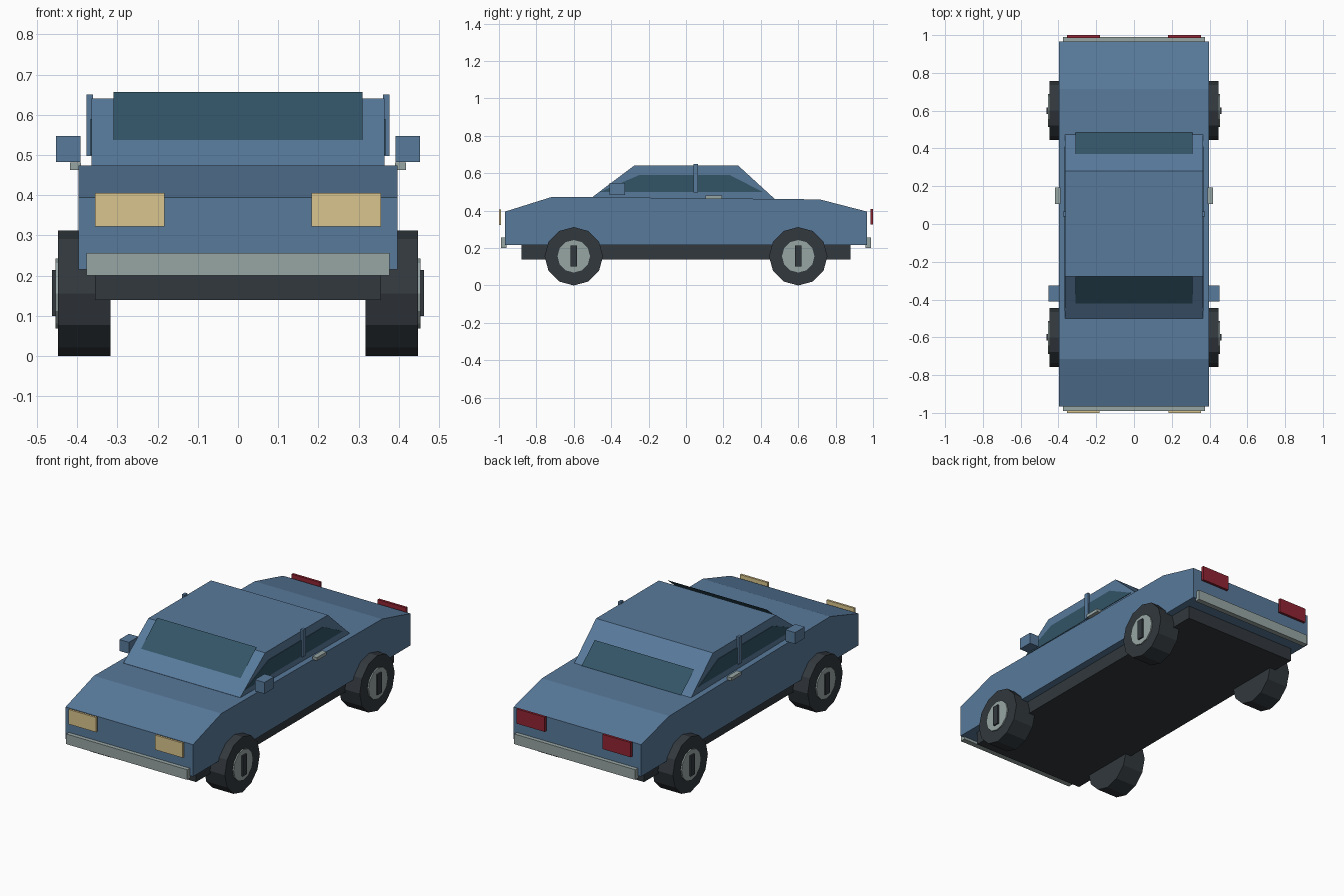
import bpy, bmesh, math
from mathutils import Matrix

cube = bpy.data.objects.get("Cube")
if cube:
    bpy.data.objects.remove(cube, do_unlink=True)


def material(name, rgb):
    m = bpy.data.materials.new(name)
    m.use_nodes = True
    color = (*rgb, 1)
    m.diffuse_color = color
    m.node_tree.nodes["Principled BSDF"].inputs["Base Color"].default_value = color
    return m


BLUE = material("blue_paint", (0.098, 0.195, 0.33))
GLASS = material("dark_glass", (0.032, 0.09, 0.135))
DARK = material("charcoal_rubber", (0.032, 0.04, 0.047))
METAL = material("grey_metal", (0.31, 0.38, 0.37))
AMBER = material("pale_yellow_lamp", (0.70, 0.56, 0.27))
RED = material("red_lamp", (0.28, 0.018, 0.033))


def finish(name, bm, mat):
    mesh = bpy.data.meshes.new(name)
    bm.to_mesh(mesh)
    bm.free()
    mesh.materials.append(mat)
    obj = bpy.data.objects.new(name, mesh)
    bpy.context.collection.objects.link(obj)
    return obj


def box(name, xs, ys, zs, mat):
    """Box from its lowest and highest x, y and z."""
    bm = bmesh.new()
    spans = (xs, ys, zs)
    size = Matrix.Diagonal([b - a for a, b in spans] + [1])
    centre = Matrix.Translation([(a + b) / 2 for a, b in spans])
    bmesh.ops.create_cube(bm, size=1, matrix=centre @ size)
    return finish(name, bm, mat)


def prism(name, profile, xs, mat):
    """Side profile (y, z) extruded across x."""
    bm = bmesh.new()
    face = bm.faces.new([bm.verts.new((xs[0], y, z)) for y, z in profile])
    new = bmesh.ops.extrude_face_region(bm, geom=[face])["geom"]
    moved = [v for v in new if isinstance(v, bmesh.types.BMVert)]
    bmesh.ops.translate(bm, verts=moved, vec=(xs[1] - xs[0], 0, 0))
    bmesh.ops.recalc_face_normals(bm, faces=bm.faces)
    return finish(name, bm, mat)


def disc(name, radius, xs, y, z, mat):
    """Twelve-sided cylinder along x, with a corner at the top."""
    bm = bmesh.new()
    place = Matrix.Translation((sum(xs) / 2, y, z)) @ Matrix.Rotation(math.pi / 2, 4, "Y")
    bmesh.ops.create_cone(bm, cap_ends=True, segments=12, radius1=radius,
                          radius2=radius, depth=abs(xs[1] - xs[0]), matrix=place)
    return finish(name, bm, mat)


def pane(name, lower, upper, half_width, mat):
    """Flat sheet between two (y, z) edges."""
    bm = bmesh.new()
    corners = [(-half_width, *lower), (half_width, *lower),
               (half_width, *upper), (-half_width, *upper)]
    bm.faces.new([bm.verts.new(c) for c in corners])
    return finish(name, bm, mat)


# Body, cabin and underside
prism("body", [(-0.967, 0.215), (-0.967, 0.395), (-0.715, 0.474),
               (0.715, 0.46), (0.967, 0.395), (0.967, 0.215)], (-0.397, 0.397), BLUE)
prism("cabin", [(-0.5, 0.465), (-0.5, 0.473), (-0.278, 0.64), (0.28, 0.64),
                (0.475, 0.462), (0.475, 0.455)], (-0.364, 0.364), BLUE)
box("chassis", (-0.355, 0.355), (-0.88, 0.88), (0.14, 0.23), DARK)

# Front and rear glass
pane("windscreen", (-0.42, 0.537), (-0.277, 0.657), 0.31, GLASS)
rear = pane("rear_window", (0.485, 0.466), (0.37, 0.567), 0.31, GLASS)
rear.data.flip_normals()

# Bumpers
for end, s in (("front", -1), ("rear", 1)):
    box(end + "_bumper", (-0.377, 0.377), sorted((s * 0.96, s * 0.99)), (0.2, 0.257), METAL)

for side, s in (("left", 1), ("right", -1)):
    def across(a, b):
        return sorted((s * a, s * b))

    # Lamps
    box(side + "_headlight", across(0.183, 0.356), (-1, -0.988), (0.322, 0.405), AMBER)
    box(side + "_tail_light", across(0.18, 0.356), (0.986, 1), (0.325, 0.408), RED)

    # Side glass, door pillar, handle and mirror
    prism(side + "_side_window", [(-0.46, 0.5), (-0.25, 0.59), (0.235, 0.59), (0.41, 0.5)],
          across(0.36, 0.367), GLASS)
    box(side + "_door_pillar", across(0.36, 0.377), (0.04, 0.065), (0.497, 0.65), BLUE)
    box(side + "_door_handle", across(0.39, 0.418), (0.105, 0.192), (0.463, 0.481), METAL)
    box(side + "_mirror", across(0.392, 0.452), (-0.41, -0.325), (0.483, 0.547), BLUE)

    # Wheels with hubcaps and centre bars
    for end, y in (("front", -0.6), ("rear", 0.6)):
        label = end + "_" + side
        disc(label + "_tyre", 0.156, across(0.317, 0.447), y, 0.156, DARK)
        disc(label + "_hubcap", 0.087, across(0.44, 0.454), y, 0.156, METAL)
        box(label + "_hub_bar", across(0.45, 0.463), (y - 0.018, y + 0.018), (0.1, 0.214), DARK)
